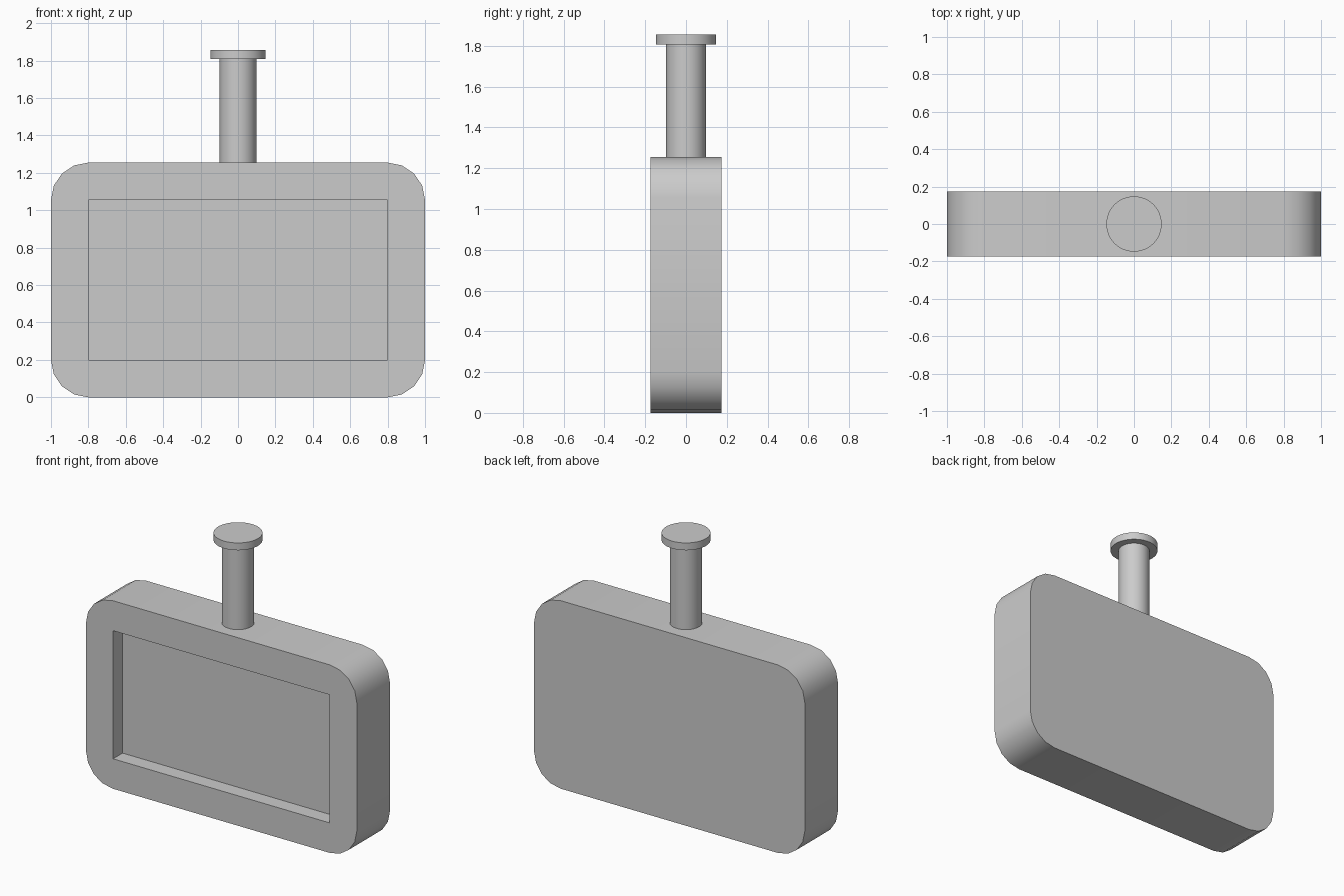
import bpy, bmesh
from math import sin, cos, pi, radians

if "Cube" in bpy.data.objects:
    bpy.data.objects.remove(bpy.data.objects["Cube"])

HALF_Y, RECESS, R, SEG = 0.175, 0.10, 0.2, 4
# recess corners, which are also the centres of the rounded outer corners
CORNERS = [(0.8, 1.055), (-0.8, 1.055), (-0.8, 0.2), (0.8, 0.2)]


def finish(bm, name):
    bmesh.ops.recalc_face_normals(bm, faces=bm.faces)
    me = bpy.data.meshes.new(name)
    bm.to_mesh(me)
    bm.free()
    ob = bpy.data.objects.new(name, me)
    bpy.context.collection.objects.link(ob)
    bpy.ops.object.select_all(action='DESELECT')
    ob.select_set(True)
    bpy.context.view_layer.objects.active = ob
    bpy.ops.object.shade_smooth_by_angle(angle=radians(35))
    return ob


def cylinder(name, radius, z0, z1):
    bm = bmesh.new()
    bmesh.ops.create_cone(bm, cap_ends=True, segments=48, radius1=radius,
                          radius2=radius, depth=z1 - z0)
    bmesh.ops.translate(bm, verts=bm.verts, vec=(0, 0, (z0 + z1) / 2))
    return finish(bm, name)


# rounded panel with a shallow recess in its front
outline = []
for i, (cx, cz) in enumerate(CORNERS):
    for k in range(SEG + 1):
        a = (i + k / SEG) * pi / 2
        outline.append((cx + R * cos(a), cz + R * sin(a)))

bm = bmesh.new()
front = [bm.verts.new((x, -HALF_Y, z)) for x, z in outline]
back = [bm.verts.new((x, HALF_Y, z)) for x, z in outline]
rim = [bm.verts.new((x, -HALF_Y, z)) for x, z in CORNERS]
floor = [bm.verts.new((x, -HALF_Y + RECESS, z)) for x, z in CORNERS]
n = len(outline)
for i in range(n):                       # outer side
    j = (i + 1) % n
    bm.faces.new((front[i], front[j], back[j], back[i]))
for c in range(4):                       # frame corners, frame bars, recess walls
    d = (c + 1) % 4
    s = c * (SEG + 1)
    bm.faces.new([rim[c]] + front[s:s + SEG + 1])
    bm.faces.new((rim[c], front[s + SEG], front[(s + SEG + 1) % n], rim[d]))
    bm.faces.new((rim[c], rim[d], floor[d], floor[c]))
bm.faces.new(back)
bm.faces.new(floor)
finish(bm, "panel_body")

# stem and mounting disc
cylinder("stem", 0.098, 1.255, 1.81)
cylinder("mounting_disc", 0.148, 1.808, 1.857)
